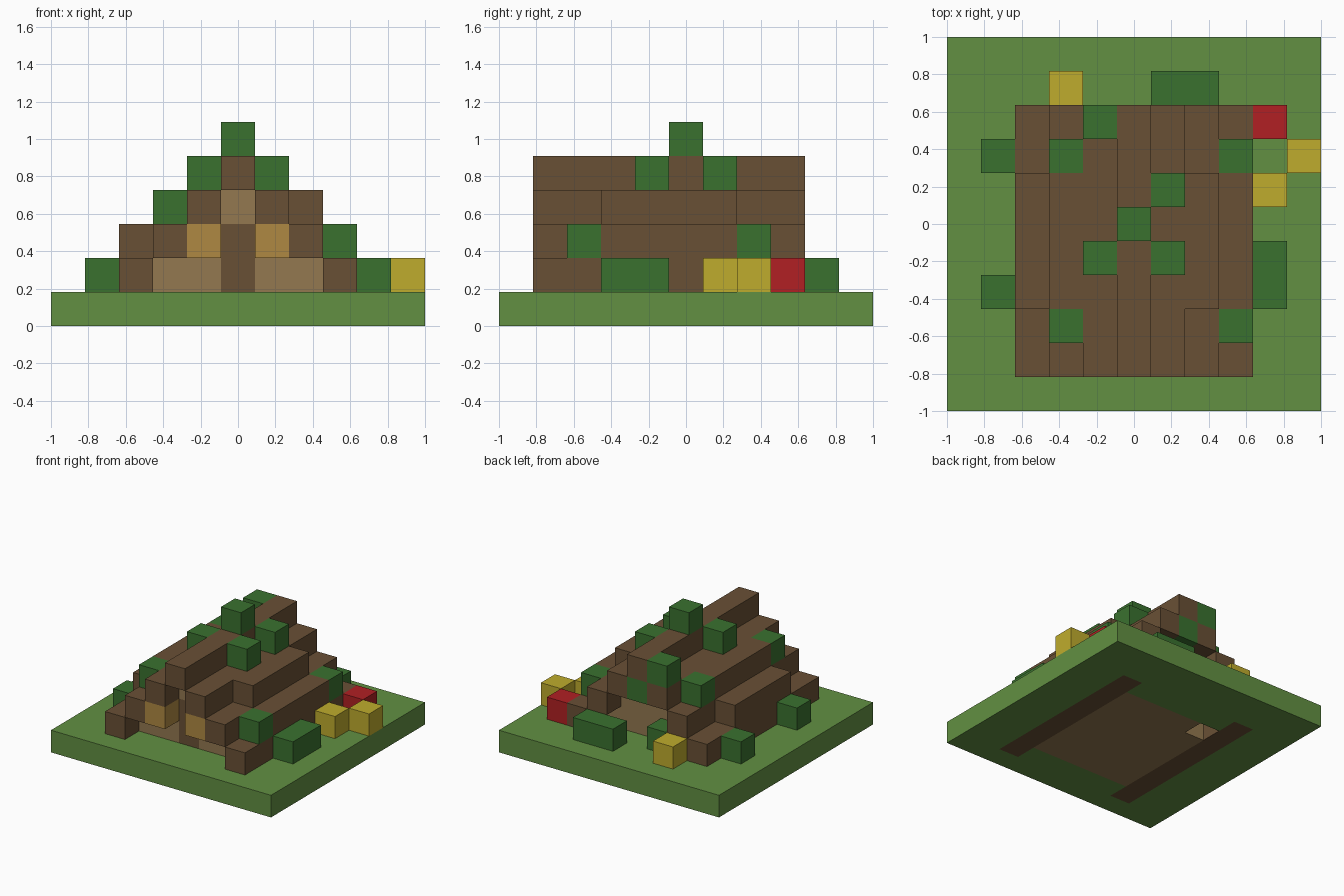
import bpy
import bmesh
from mathutils import Matrix, Vector

U = 2 / 11  # edge of one block

if "Cube" in bpy.data.objects:
    bpy.data.objects.remove(bpy.data.objects["Cube"], do_unlink=True)


def material(name, *rgb):
    """Flat material from display RGB values, stored as linear."""
    lin = [((c / 255 + 0.055) / 1.055) ** 2.4 for c in rgb] + [1]
    mat = bpy.data.materials.new(name)
    mat.use_nodes = True
    mat.diffuse_color = lin
    bsdf = next(n for n in mat.node_tree.nodes if n.type == "BSDF_PRINCIPLED")
    bsdf.inputs["Base Color"].default_value = lin
    bsdf.inputs["Roughness"].default_value = 1
    return mat


grass = material("grass green", 98, 144, 66)
leaf = material("leaf green", 58, 113, 47)
wood = material("dark wood", 105, 80, 53)
plank = material("plank tan", 147, 120, 80)
amber = material("amber", 175, 137, 66)
yellow = material("petal yellow", 191, 172, 45)
red = material("petal red", 177, 32, 35)


def blocks(name, mat, *spans):
    """One object from boxes, each an inclusive (x, y, z) range of block cells."""
    bm = bmesh.new()
    for span in spans:
        lo, hi = zip(*[(s, s) if isinstance(s, int) else s for s in span])
        lo, hi = Vector(lo), Vector(hi)
        size = (hi - lo + Vector((1, 1, 1))) * U
        mid = (lo + hi) / 2 * U + Vector((0, 0, U / 2))
        bmesh.ops.create_cube(bm, size=1, matrix=Matrix.Translation(mid) @ Matrix.Diagonal(size).to_4x4())
    mesh = bpy.data.meshes.new(name)
    bm.to_mesh(mesh)
    bm.free()
    mesh.materials.append(mat)
    obj = bpy.data.objects.new(name, mesh)
    bpy.context.collection.objects.link(obj)
    return obj


# Lawn around the house footprint
blocks("lawn", grass,
       ((-5, -4), (-5, 5), 0), ((4, 5), (-5, 5), 0),
       ((-3, 3), -5, 0), ((-3, 3), (4, 5), 0),
       ((-2, 2), -4, 0), ((-2, 2), 3, 0))

# Floor with one block missing at a back corner
blocks("floor", plank, ((-2, 2), (-3, 1), 0), ((-1, 2), 2, 0))

# Stepped roof with a raised middle on each slope
for side, label in ((-1, "right"), (1, "left")):
    blocks(label + "_foundation", wood, (3 * side, (-4, 3), 0))
    for step in (1, 2, 3):
        blocks(f"{label}_roof_step_{step}", wood, ((4 - step) * side, (-4, 3), step))
    for step in (1, 2):
        blocks(f"{label}_raised_roof_{step}", wood, ((4 - step) * side, (-2, 1), step + 1))
    blocks(label + "_side_wall", plank, (2 * side, (-2, 1), 1))
    blocks(label + "_front_window", amber, (side, -4, 2))
    blocks(label + "_front_wall", plank, (tuple(sorted((side, 2 * side))), -3, 1),
           (side, -3, 2))
blocks("roof_ridge", wood, (0, (-4, 3), 4))

# Gable walls and door
blocks("front_gable", plank, (0, -3, 3))
blocks("door", wood, (0, -3, (1, 2)))
blocks("back_wall", plank, ((-2, 2), 2, 1), ((-1, 1), 2, 2), (0, 2, 3))

# Leaves growing over the roof
roof_leaves = [(0, 0, 5), (-1, -1, 4), (1, -1, 4), (1, 1, 4), (-1, 3, 4), (0, 3, 3),
               (-2, 2, 3), (-2, -3, 3), (3, 2, 2), (3, -3, 2)]
for n, cell in enumerate(roof_leaves, 1):
    blocks(f"roof_leaf_{n}", leaf, cell)

# Bushes and flowers on the lawn
bushes = [(4, (-2, -1), 1), (-4, 2, 1), (-4, -2, 1), ((1, 2), 4, 1), (-1, 3, 1)]
for n, span in enumerate(bushes, 1):
    blocks(f"bush_{n}", leaf, span)
for n, cell in enumerate([(-2, 4, 1), (4, 1, 1), (5, 2, 1)], 1):
    blocks(f"yellow_flower_{n}", yellow, cell)
blocks("red_flower", red, (4, 3, 1))
